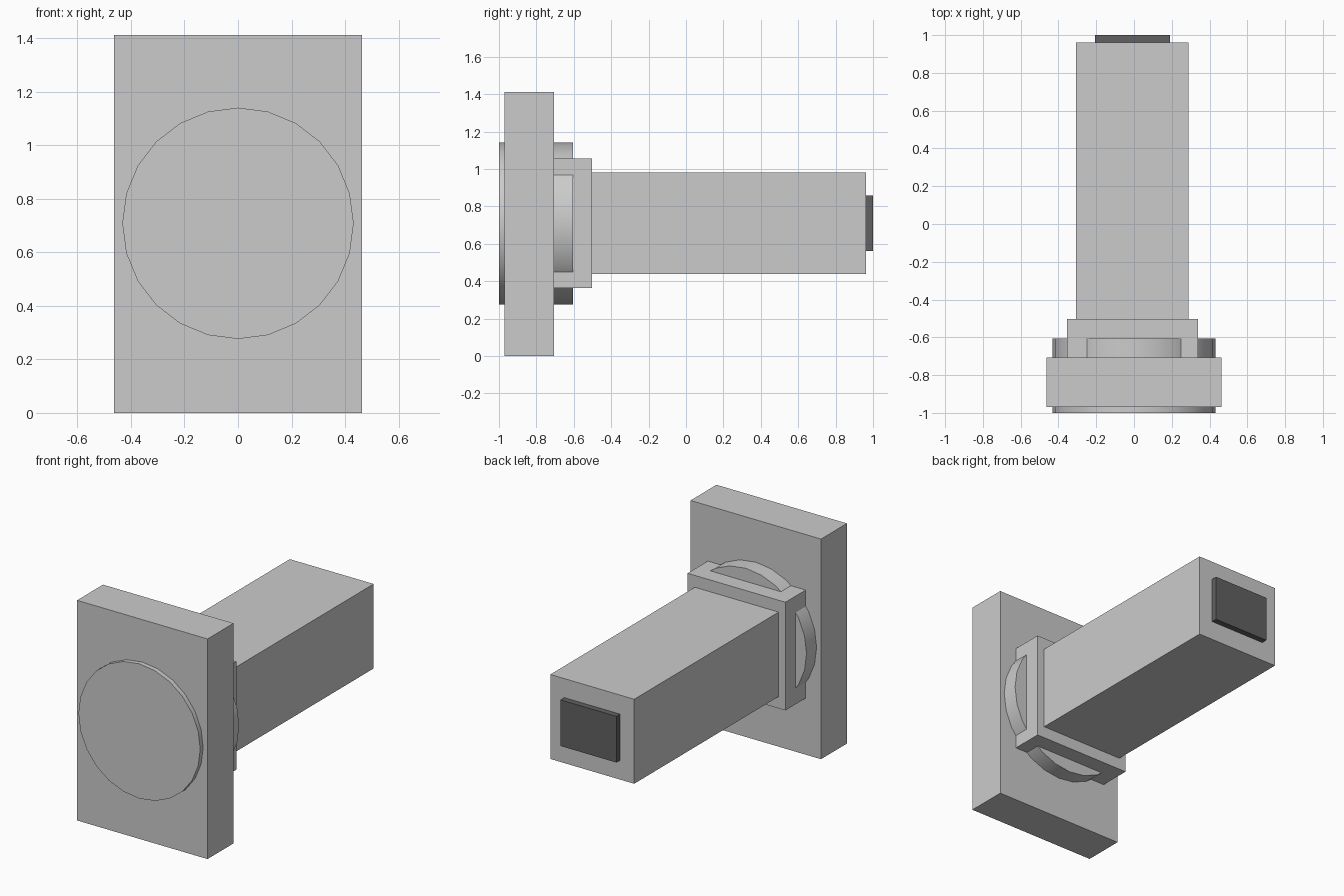
import bpy
from mathutils import Vector
from math import radians

if "Cube" in bpy.data.objects:
    bpy.data.objects.remove(bpy.data.objects["Cube"])


def box(name, lo, hi):
    """Add a box spanning two opposite corners."""
    lo, hi = Vector(lo), Vector(hi)
    bpy.ops.mesh.primitive_cube_add(size=1, location=(lo + hi) / 2)
    ob = bpy.context.object
    ob.name = name
    ob.scale = hi - lo
    bpy.ops.object.transform_apply(location=False, rotation=False, scale=True)
    return ob


# Upright mounting plate, square collar and long arm
box("mounting_plate", (-0.463, -0.97, 0), (0.463, -0.707, 1.412))
box("collar", (-0.354, -0.707, 0.362), (0.34, -0.502, 1.056))
box("arm", (-0.306, -0.502, 0.438), (0.289, 0.962, 0.98))

# Dark end panel
panel = box("end_panel", (-0.206, 0.962, 0.562), (0.19, 1.0, 0.858))
dark = bpy.data.materials.new("dark_grey")
dark.diffuse_color = (0.12, 0.12, 0.12, 1)
dark.use_nodes = True
dark.node_tree.nodes["Principled BSDF"].inputs["Base Color"].default_value = dark.diffuse_color
panel.data.materials.append(dark)

# Round disc passing through the plate
bpy.ops.mesh.primitive_cylinder_add(
    vertices=24, radius=0.432, depth=0.395,
    location=(0, -0.8025, 0.708), rotation=(radians(90), 0, 0))
disc = bpy.context.object
disc.name = "round_disc"
bpy.ops.object.shade_smooth_by_angle(angle=radians(30))
